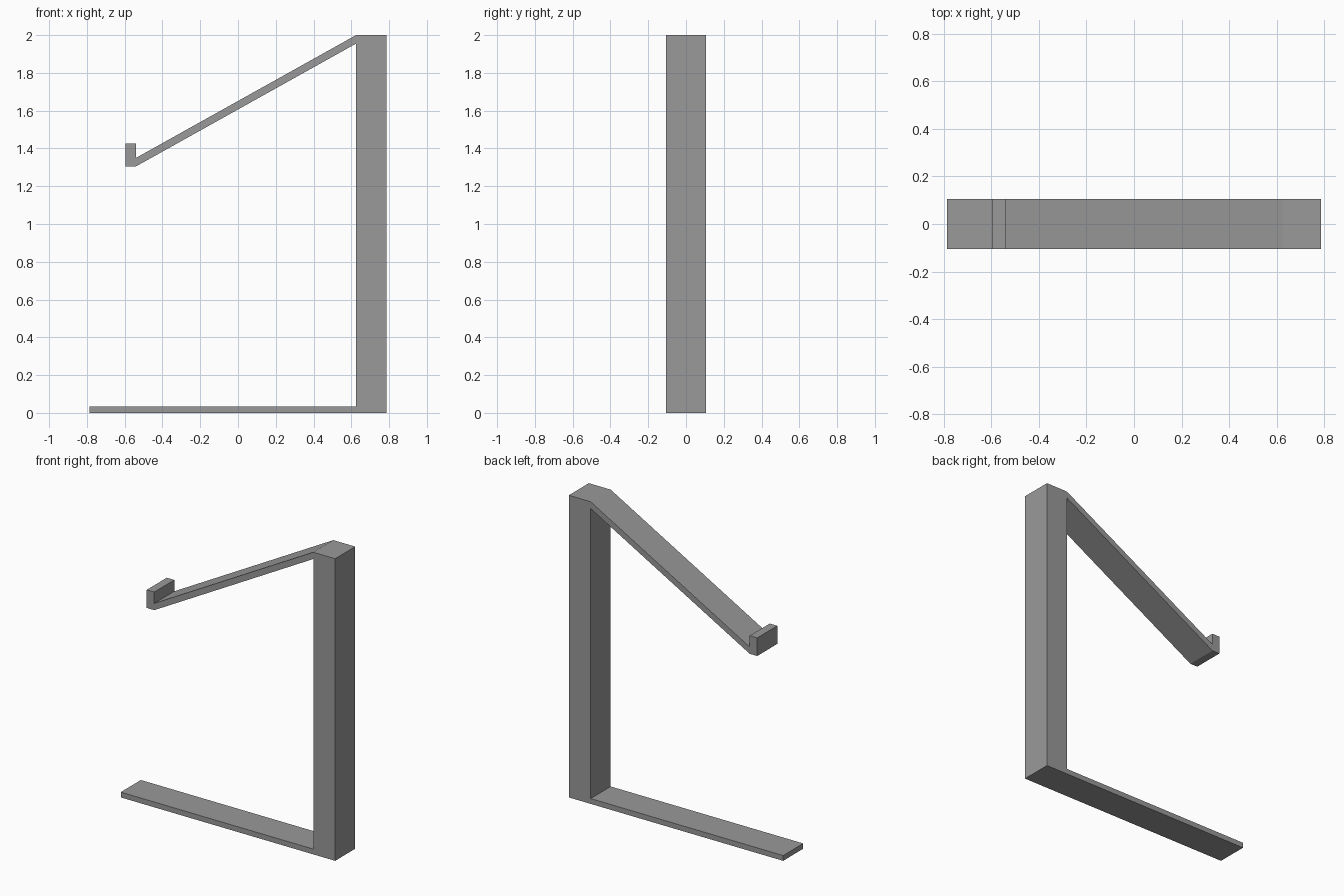
import bpy
import bmesh
from mathutils import Vector

cube = bpy.data.objects.get("Cube")
if cube:
    bpy.data.objects.remove(cube, do_unlink=True)

# Key dimensions
HALF_DEPTH = 0.105
BACK, POST_FRONT, FOOT_TIP = 0.785, 0.625, -0.785
TOP, FOOT_TOP = 2.0, 0.035
HOOK_OUT, HOOK_IN = -0.595, -0.54
ARM_LOW, HOOK_TOP, ARM_THICK = 1.305, 1.425, 0.045

# Single grey finish
grey = bpy.data.materials.new("plain_grey")
grey.use_nodes = True
colour = (0.32, 0.32, 0.32, 1)
grey.diffuse_color = colour
grey.node_tree.nodes["Principled BSDF"].inputs["Base Color"].default_value = colour


def extrude_profile(name, outline):
    """Extrude an x-z outline along y into one closed solid."""
    bm = bmesh.new()
    face = bm.faces.new([bm.verts.new((x, -HALF_DEPTH, z)) for x, z in outline])
    result = bmesh.ops.extrude_face_region(bm, geom=[face])
    moved = [v for v in result["geom"] if isinstance(v, bmesh.types.BMVert)]
    bmesh.ops.translate(bm, verts=moved, vec=Vector((0, 2 * HALF_DEPTH, 0)))
    bmesh.ops.recalc_face_normals(bm, faces=bm.faces)
    mesh = bpy.data.meshes.new(name)
    bm.to_mesh(mesh)
    bm.free()
    mesh.materials.append(grey)
    obj = bpy.data.objects.new(name, mesh)
    bpy.context.collection.objects.link(obj)
    return obj


# Outline sections: foot, inner post edge, sloping arm with upturned hook, post back
foot = [(BACK, 0), (FOOT_TIP, 0), (FOOT_TIP, FOOT_TOP), (POST_FRONT, FOOT_TOP)]
arm_underside = [(POST_FRONT, TOP - ARM_THICK), (HOOK_IN, ARM_LOW)]
hook = [(HOOK_OUT, ARM_LOW), (HOOK_OUT, HOOK_TOP), (HOOK_IN, HOOK_TOP)]
arm_upper = [(HOOK_IN, ARM_LOW + ARM_THICK), (POST_FRONT, TOP)]
post_back = [(BACK, TOP)]

extrude_profile("stand_frame", foot + arm_underside + hook + arm_upper + post_back)
